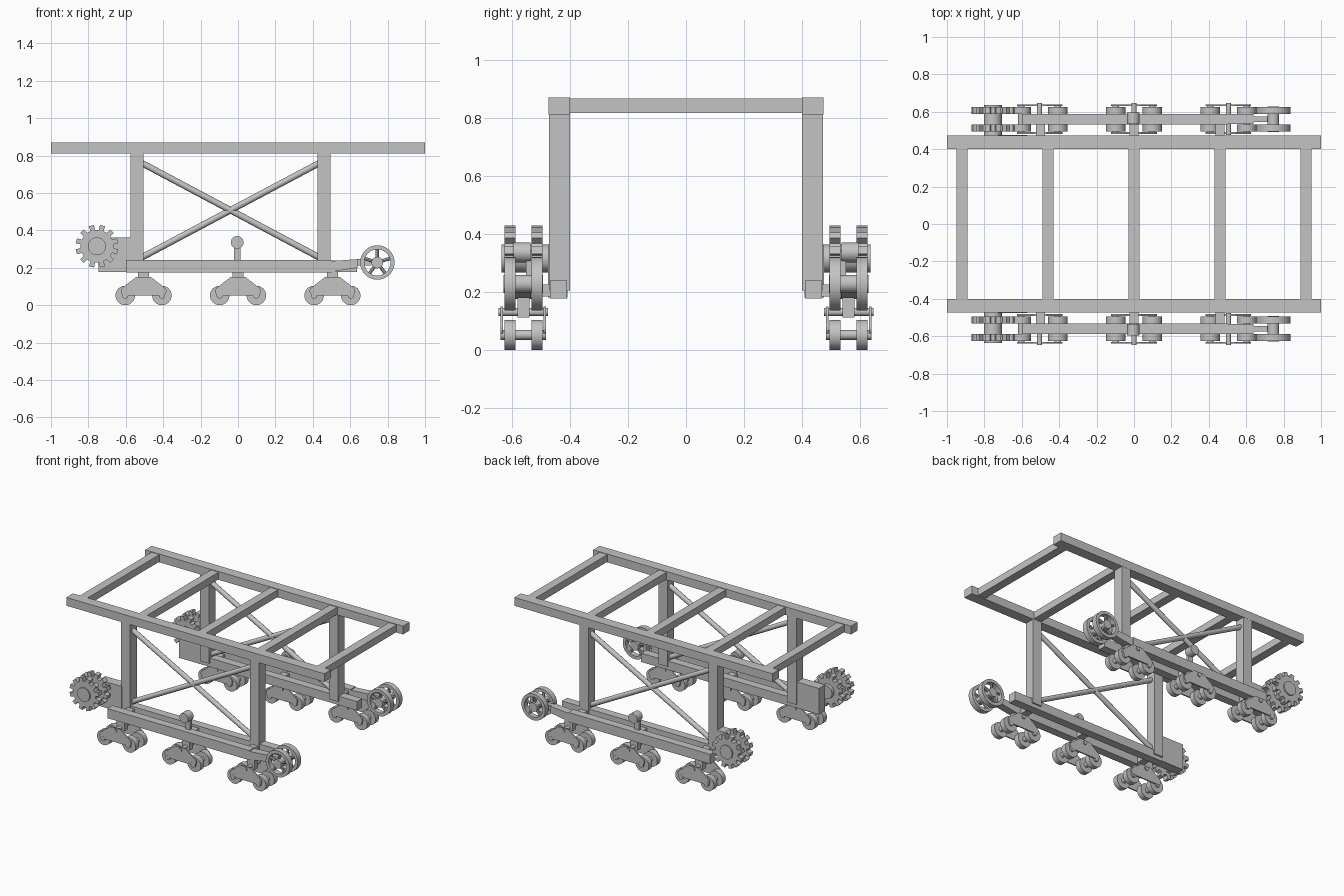
import bpy, bmesh
from math import sin, cos, pi, radians
from mathutils import Vector

cube = bpy.data.objects.get("Cube")
if cube:
    bpy.data.objects.remove(cube, do_unlink=True)

steel = bpy.data.materials.new("grey_steel")
steel.use_nodes = True
GREY = (0.55, 0.55, 0.55, 1)
steel.diffuse_color = GREY
steel.node_tree.nodes["Principled BSDF"].inputs["Base Color"].default_value = GREY

# Wheel pair spans across each undercarriage
OUTER, INNER = (0.588, 0.626), (0.495, 0.533)


def prism(bm, pts, y0, y1):
    """Extrude an x-z outline along y."""
    a = [bm.verts.new((x, y0, z)) for x, z in pts]
    b = [bm.verts.new((x, y1, z)) for x, z in pts]
    bm.faces.new(a)
    bm.faces.new(b[::-1])
    for i in range(len(pts)):
        j = (i + 1) % len(pts)
        bm.faces.new((a[i], b[i], b[j], a[j]))


def box(bm, x0, x1, y0, y1, z0, z1):
    prism(bm, [(x0, z0), (x1, z0), (x1, z1), (x0, z1)], y0, y1)


def arc(x, z, r, start=0, end=360, n=32):
    full = end - start == 360
    steps = n if full else n - 1
    angles = [radians(start + (end - start) * i / steps) for i in range(n)]
    return [(x + r * cos(t), z + r * sin(t)) for t in angles]


def disc(bm, x, z, r, y0, y1, n=32):
    prism(bm, arc(x, z, r, n=n), y0, y1)


def ring(bm, x, z, r0, r1, y0, y1, n=36):
    """Rim with a rectangular section around the y axis."""
    section = [(r0, y0), (r1, y0), (r1, y1), (r0, y1)]
    loops = [[bm.verts.new((px, y, pz)) for px, pz in arc(x, z, r, n=n)] for r, y in section]
    for k in range(4):
        a, b = loops[k], loops[(k + 1) % 4]
        for i in range(n):
            j = (i + 1) % n
            bm.faces.new((a[i], a[j], b[j], b[i]))


def rod(bm, p, q, r, n=16):
    p, q = Vector(p), Vector(q)
    d = q - p
    made = bmesh.ops.create_cone(bm, cap_ends=True, segments=n, radius1=r, radius2=r, depth=d.length)
    bmesh.ops.rotate(bm, verts=made["verts"], matrix=d.to_track_quat("Z", "Y").to_matrix())
    bmesh.ops.translate(bm, verts=made["verts"], vec=(p + q) / 2)


def finish(name, bm, mirror=True, smooth=False):
    bmesh.ops.recalc_face_normals(bm, faces=bm.faces)
    mesh = bpy.data.meshes.new(name)
    bm.to_mesh(mesh)
    bm.free()
    mesh.materials.append(steel)
    obj = bpy.data.objects.new(name, mesh)
    bpy.context.collection.objects.link(obj)
    if smooth:
        bpy.ops.object.select_all(action="DESELECT")
        obj.select_set(True)
        bpy.context.view_layer.objects.active = obj
        bpy.ops.object.shade_smooth_by_angle(angle=radians(30))
    if mirror:
        mod = obj.modifiers.new("other_side", "MIRROR")
        mod.use_axis = (False, True, False)
        mod.use_mirror_merge = False
    return obj


# Upper frame: long rails and cross bars
bm = bmesh.new()
box(bm, -1, 1, 0.40, 0.473, 0.812, 0.87)
finish("top_rail", bm)
bm = bmesh.new()
for i in range(-2, 3):
    box(bm, i * 0.46 - 0.03, i * 0.46 + 0.03, -0.402, 0.402, 0.816, 0.866)
finish("cross_bars", bm, mirror=False)

# Posts and diagonal braces
bm = bmesh.new()
for x in (-0.54, 0.46):
    box(bm, x - 0.035, x + 0.035, 0.40, 0.472, 0.205, 0.814)
finish("posts", bm)
bm = bmesh.new()
for z0, z1 in ((0.76, 0.255), (0.255, 0.76)):
    rod(bm, (-0.515, 0.436, z0), (0.435, 0.436, z1), 0.017)
finish("cross_braces", bm, smooth=True)

# Inner sill with the raised plate carrying the gear
bm = bmesh.new()
box(bm, -0.745, 0.635, 0.41, 0.468, 0.178, 0.24)
finish("inner_sill", bm)
bm = bmesh.new()
box(bm, -0.745, -0.57, 0.408, 0.476, 0.18, 0.362)
finish("gear_plate", bm)

# Outer beam with tapered arm and its narrow tip
bm = bmesh.new()
box(bm, -0.6, 0.5, 0.532, 0.589, 0.175, 0.242)
finish("outer_beam", bm)
bm = bmesh.new()
prism(bm, [(0.5, 0.178), (0.64, 0.2), (0.64, 0.246), (0.5, 0.236)], 0.534, 0.587)
box(bm, 0.635, 0.715, 0.545, 0.576, 0.212, 0.246)
finish("idler_arm", bm)

# Ties between the sill and the outer beam
bm = bmesh.new()
for x in (-0.5, 0, 0.46):
    box(bm, x - 0.025, x + 0.025, 0.46, 0.54, 0.185, 0.225)
finish("beam_ties", bm)

# Toothed drive wheels
gx, gz, teeth = -0.754, 0.315, 12
outline = []
for i in range(teeth):
    mid = 2 * pi * (i + 0.5) / teeth
    for off, r in ((-0.15, 0.088), (-0.12, 0.115), (0.12, 0.115), (0.15, 0.088)):
        outline.append((gx + r * cos(mid + off), gz + r * sin(mid + off)))
bm = bmesh.new()
for y0, y1 in (OUTER, INNER):
    prism(bm, outline, y0, y1)
finish("drive_gears", bm)
bm = bmesh.new()
disc(bm, gx, gz, 0.048, 0.47, 0.635)
finish("drive_hub", bm, smooth=True)

# Spoked idler wheels
ix, iz = 0.745, 0.228
bm = bmesh.new()
for y0, y1 in (OUTER, INNER):
    ring(bm, ix, iz, 0.07, 0.092, y0, y1)
    mid = (y0 + y1) / 2
    for k in range(5):
        t = pi / 2 + 2 * pi * k / 5
        rod(bm, (ix + 0.02 * cos(t), mid, iz + 0.02 * sin(t)),
            (ix + 0.075 * cos(t), mid, iz + 0.075 * sin(t)), 0.009, 8)
disc(bm, ix, iz, 0.031, 0.492, 0.629)
finish("idler_wheels", bm, smooth=True)

# Return roller standing on the outer beam
bm = bmesh.new()
box(bm, -0.022, 0.014, 0.53, 0.552, 0.235, 0.345)
finish("return_roller_bracket", bm)
bm = bmesh.new()
disc(bm, -0.004, 0.336, 0.034, 0.535, 0.595)
finish("return_roller", bm, smooth=True)

# Three bogies, each with four wheels between two rocker plates
for label, cx in (("rear", -0.505), ("middle", 0), ("front", 0.505)):
    bm = bmesh.new()
    for wx in (cx - 0.098, cx + 0.098):
        for y0, y1 in (OUTER, INNER):
            disc(bm, wx, 0.052, 0.052, y0, y1)
        disc(bm, wx, 0.052, 0.017, 0.483, 0.64, 16)
    finish(label + "_bogie_wheels", bm, smooth=True)

    bm = bmesh.new()
    plate = (arc(cx + 0.098, 0.075, 0.024, -90, 50, 8)
             + [(cx + 0.04, 0.15), (cx - 0.04, 0.15)]
             + arc(cx - 0.098, 0.075, 0.024, 130, 270, 8))
    for y in (0.482, 0.63):
        prism(bm, plate, y, y + 0.009)
    finish(label + "_rocker_plates", bm)

    bm = bmesh.new()
    disc(bm, cx, 0.131, 0.014, 0.475, 0.646, 16)
    finish(label + "_pivot_pin", bm, smooth=True)
    bm = bmesh.new()
    box(bm, cx - 0.03, cx + 0.03, 0.54, 0.58, 0.112, 0.18)
    finish(label + "_bogie_bracket", bm)
